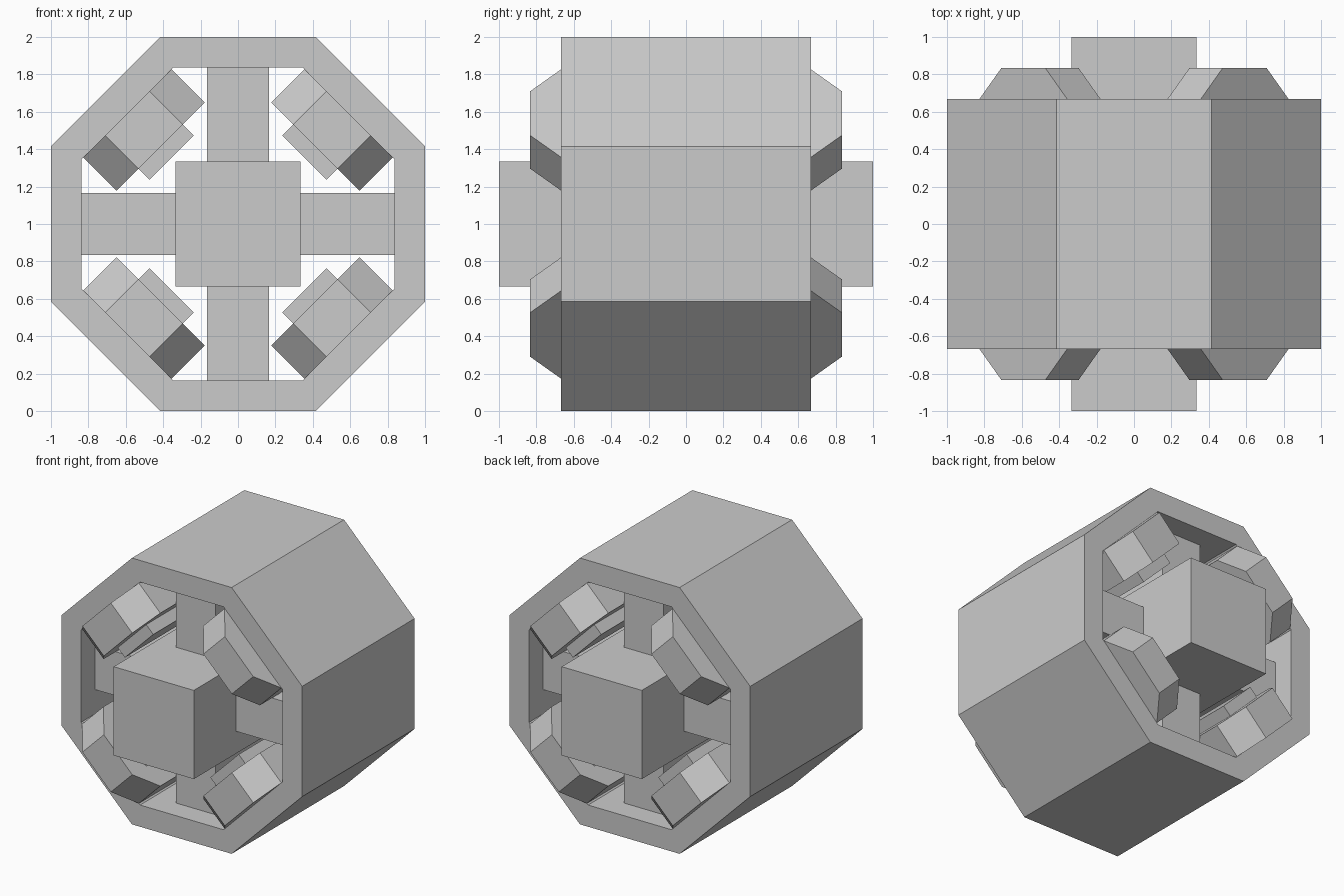
import bpy, bmesh
from math import pi, cos, sin
from mathutils import Matrix, Vector

if "Cube" in bpy.data.objects:
    bpy.data.objects.remove(bpy.data.objects["Cube"])

CENTER = Matrix.Translation((0, 0, 1))


def finish(name, bm, matrix=None):
    bmesh.ops.recalc_face_normals(bm, faces=bm.faces)
    if matrix:
        bm.transform(matrix)
    mesh = bpy.data.meshes.new(name)
    bm.to_mesh(mesh)
    bm.free()
    obj = bpy.data.objects.new(name, mesh)
    bpy.context.collection.objects.link(obj)
    return obj


def prism(name, outline, z0, z1, matrix):
    # Extrude an outline in the local xy plane from z0 to z1
    bm = bmesh.new()
    face = bm.faces.new([bm.verts.new((x, y, z0)) for x, y in outline])
    ext = bmesh.ops.extrude_face_region(bm, geom=[face])
    verts = [g for g in ext["geom"] if isinstance(g, bmesh.types.BMVert)]
    bmesh.ops.translate(bm, verts=verts, vec=(0, 0, z1 - z0))
    return finish(name, bm, matrix)


def box(name, half, matrix=CENTER):
    bm = bmesh.new()
    bmesh.ops.create_cube(bm, size=2)
    bmesh.ops.scale(bm, vec=Vector(half), verts=bm.verts)
    return finish(name, bm, matrix)


# Octagonal shell, open at front and back
bm = bmesh.new()
loops = []
for apothem, y in ((1, -.667), (1, .667), (.837, .667), (.837, -.667)):
    r = apothem / cos(pi / 8)
    loops.append([bm.verts.new((r * cos(pi / 8 + i * pi / 4), y,
                                r * sin(pi / 8 + i * pi / 4))) for i in range(8)])
for k in range(4):
    a, b = loops[k], loops[(k + 1) % 4]
    for i in range(8):
        j = (i + 1) % 8
        bm.faces.new((a[i], a[j], b[j], b[i]))
finish("octagonal_shell", bm, CENTER)

# Central core block and its four spokes
box("core_block", (.333, 1, .333))
for i in range(4):
    turn = CENTER @ Matrix.Rotation(i * pi / 2, 4, 'Y')
    box(f"spoke_{i + 1}", (.165, .5, .252),
        turn @ Matrix.Translation((0, 0, .585)))

# Chamfered pads with a raised inner plate on the four diagonal walls
pad = [(-.333, -.667), (-.167, -.833), (.167, -.833), (.333, -.667),
       (.333, .667), (.167, .833), (-.167, .833), (-.333, .667)]
plate = [(-.167, -.667), (.167, -.667), (.167, .667), (-.167, .667)]
for i in range(4):
    turn = CENTER @ Matrix.Rotation(pi / 4 + i * pi / 2, 4, 'Y')
    prism(f"diagonal_pad_{i + 1}", pad, .585, .837, turn)
    prism(f"inner_plate_{i + 1}", plate, .502, .585, turn)
